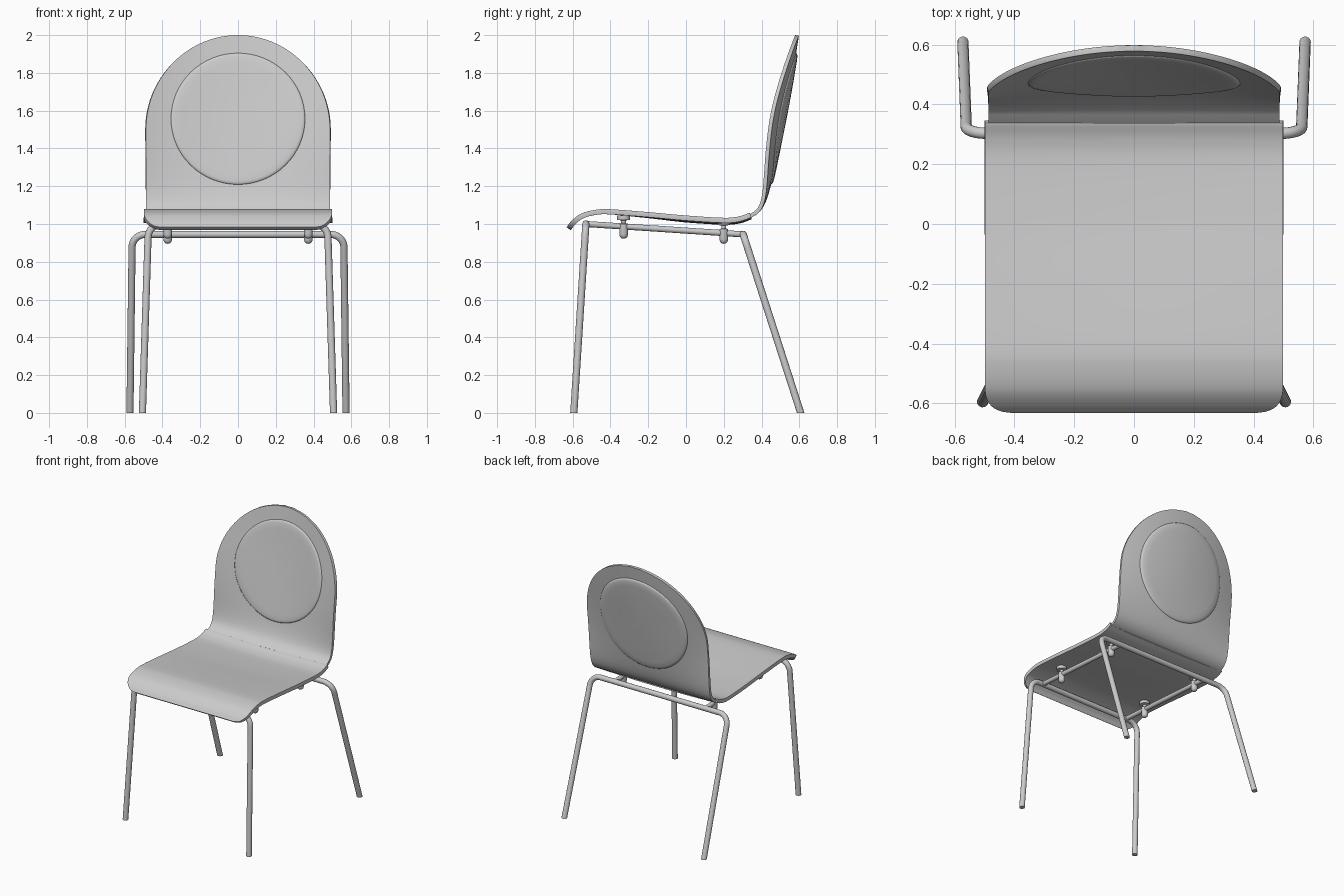
import bpy, bmesh, math
from mathutils import Vector

if "Cube" in bpy.data.objects:
    bpy.data.objects.remove(bpy.data.objects["Cube"])


def finish(name, bm, angle=35):
    bmesh.ops.remove_doubles(bm, verts=bm.verts, dist=1e-5)
    me = bpy.data.meshes.new(name)
    bm.to_mesh(me)
    bm.free()
    ob = bpy.data.objects.new(name, me)
    bpy.context.collection.objects.link(ob)
    bpy.ops.object.select_all(action='DESELECT')
    ob.select_set(True)
    bpy.context.view_layer.objects.active = ob
    bpy.ops.object.shade_smooth_by_angle(angle=math.radians(angle))
    return ob


def spline(pts, n=8):
    """Catmull-Rom curve through 2D points."""
    p = [Vector(q) for q in pts]
    p = [2 * p[0] - p[1]] + p + [2 * p[-1] - p[-2]]
    out = []
    for a, b, c, d in zip(p, p[1:], p[2:], p[3:]):
        for k in range(n):
            t = k / n
            out.append(0.5 * (2 * b + (c - a) * t + (2 * a - 5 * b + 4 * c - d) * t * t
                              + (3 * b - a - 3 * c + d) * t ** 3))
    return out + [p[-2]]


def loft(bm, rows, closed=False):
    """Skin rows of points with quads."""
    vs = [[bm.verts.new(p) for p in r] for r in rows]
    n = len(rows[0])
    for a, b in zip(vs, vs[1:]):
        for j in range(n if closed else n - 1):
            k = (j + 1) % n
            bm.faces.new((a[j], a[k], b[k], b[j]))


def shell(name, rows, thick):
    bm = bmesh.new()
    loft(bm, rows)
    ob = finish(name, bm)
    s = ob.modifiers.new("thickness", 'SOLIDIFY')
    s.thickness, s.offset = thick, -1
    b = ob.modifiers.new("soft_rim", 'BEVEL')
    b.width, b.segments, b.limit_method = 0.006, 2, 'ANGLE'
    b.angle_limit = math.radians(50)
    return ob


U = [math.sin(math.pi / 2 * (j / 14 - 1)) for j in range(29)]

# Seat: waterfall front edge, slight dip in the middle, rounded front corners
seat_rows, run, last = [], 0, None
for q in spline([(-0.632, 0.983), (-0.605, 1.018), (-0.555, 1.055), (-0.48, 1.075),
                 (-0.4, 1.078), (-0.2, 1.063), (0, 1.045), (0.2, 1.033),
                 (0.28, 1.04), (0.337, 1.06)], 6):
    run += (q - last).length if last else 0
    last = q
    f = max(0, 1 - run / 0.11)
    w = 0.498 - 0.09 * (1 - math.sqrt(1 - f * f))
    dip = 0.01 * min(1, max(0, (q.x + 0.4) / 0.4))
    seat_rows.append([(u * w, q.x, q.y - dip * (1 - u * u)) for u in U])
shell("seat", seat_rows, 0.027)

# Backrest: front surface as y over (x, z), hollowed sideways
CENTRE = spline([(0.335, 1.05), (0.372, 1.075), (0.402, 1.12), (0.43, 1.21),
                 (0.47, 1.4), (0.51, 1.6), (0.546, 1.8), (0.578, 2.0)])


def back_y(x, z):
    y = CENTRE[-1].x
    for a, b in zip(CENTRE, CENTRE[1:]):
        if z <= b.y:
            y = a.x + (b.x - a.x) * (z - a.y) / (b.y - a.y)
            break
    k = 0.062 * math.sin(math.pi / 2 * min(1, max(0, (z - 1.08) / 0.6)))
    return y - k * (x / 0.485) ** 2


levels = [(1.05 + 0.45 * i / 24, 0.487) for i in range(24)]
levels += [(1.5 + 0.5 * math.sin(a), 0.487 * math.cos(a))
           for a in (math.pi / 2 * i / 24 for i in range(25))]
shell("backrest", [[(u * w, back_y(u * w, z), z) for u in U] for z, w in levels], 0.02)

# Round pad standing slightly proud of the backrest on both sides
bm = bmesh.new()
rings = [(r, -h) for r, h in ((0, .009), (.3, .009), (.6, .009), (.85, .009), (.95, .008),
                              (.985, .005), (1, 0))]
rings += [(r, 0.021 + h) for r, h in ((1, 0), (.985, .005), (.95, .009), (.85, .010),
                                      (.6, .010), (.3, .010), (0, .010))]
rows = []
for r, off in rings:
    row = []
    for i in range(64):
        a = 2 * math.pi * i / 64
        x, z = 0.355 * r * math.cos(a), 1.557 + 0.348 * r * math.sin(a)
        row.append((x, back_y(x, z) + off, z))
    rows.append(row)
loft(bm, rows, True)
bmesh.ops.dissolve_degenerate(bm, edges=bm.edges, dist=1e-6)
bmesh.ops.recalc_face_normals(bm, faces=bm.faces)
finish("backrest_pad", bm, 60)


# Bent tube with filleted corners, cut flat at the floor
def tube(name, pts, radius, fillet=0.07, sides=16):
    pts = [Vector(p) for p in pts]
    path = [pts[0]]
    for a, b, c in zip(pts, pts[1:], pts[2:]):
        s, e = b + (a - b).normalized() * fillet, b + (c - b).normalized() * fillet
        for k in range(9):
            t = k / 8
            # weighted arc close to a circular bend
            w0, w1, w2 = (1 - t) ** 2, 1.414 * t * (1 - t), t * t
            path.append((s * w0 + b * w1 + e * w2) / (w0 + w1 + w2))
    path.append(pts[-1])
    bm, rows, side = bmesh.new(), [], None
    for i, p in enumerate(path):
        d = (path[min(i + 1, len(path) - 1)] - path[max(i - 1, 0)]).normalized()
        side = side or d.orthogonal()
        side = (side - d * side.dot(d)).normalized()
        up = d.cross(side)
        rows.append([p + radius * (side * math.cos(a) + up * math.sin(a))
                     for a in (2 * math.pi * k / sides for k in range(sides))])
    loft(bm, rows, True)
    bmesh.ops.bisect_plane(bm, geom=bm.verts[:] + bm.edges[:] + bm.faces[:],
                           plane_co=(0, 0, 0), plane_no=(0, 0, -1), clear_outer=True)
    bmesh.ops.holes_fill(bm, edges=[e for e in bm.edges if e.is_boundary])
    bmesh.ops.recalc_face_normals(bm, faces=bm.faces)
    return finish(name, bm)


def leg_frame(name, foot, top, radius):
    f, t = Vector(foot), Vector(top)
    f -= (t - f) * 0.03
    m = lambda v: Vector((-v.x, v.y, v.z))
    tube(name, [f, t, m(t), m(f)], radius)


leg_frame("front_legs", (0.506, -0.594, 0), (0.474, -0.53, 1.0), 0.019)
leg_frame("rear_legs", (0.572, 0.607, 0), (0.56, 0.303, 0.945), 0.019)

# Side rails and the four seat mounts
for side, sx in (("left", -0.372), ("right", 0.372)):
    tube(side + "_rail", [(sx, -0.53, 1.0), (sx, 0.303, 0.945)], 0.016)
    for end, y, z in (("front", -0.33, 0.922), ("rear", 0.2, 0.895)):
        bm = bmesh.new()
        prof = [(0, 0), (.012, .003), (.02, .011), (.023, .024), (.023, .078), (.013, .082),
                (.013, .097), (.034, .1), (.034, .122), (0, .122)]
        loft(bm, [[(sx + r * math.cos(a), y + r * math.sin(a), z + h)
                   for a in (2 * math.pi * k / 20 for k in range(20))] for r, h in prof], True)
        bmesh.ops.dissolve_degenerate(bm, edges=bm.edges, dist=1e-6)
        bmesh.ops.recalc_face_normals(bm, faces=bm.faces)
        finish(f"{side}_{end}_mount", bm)
